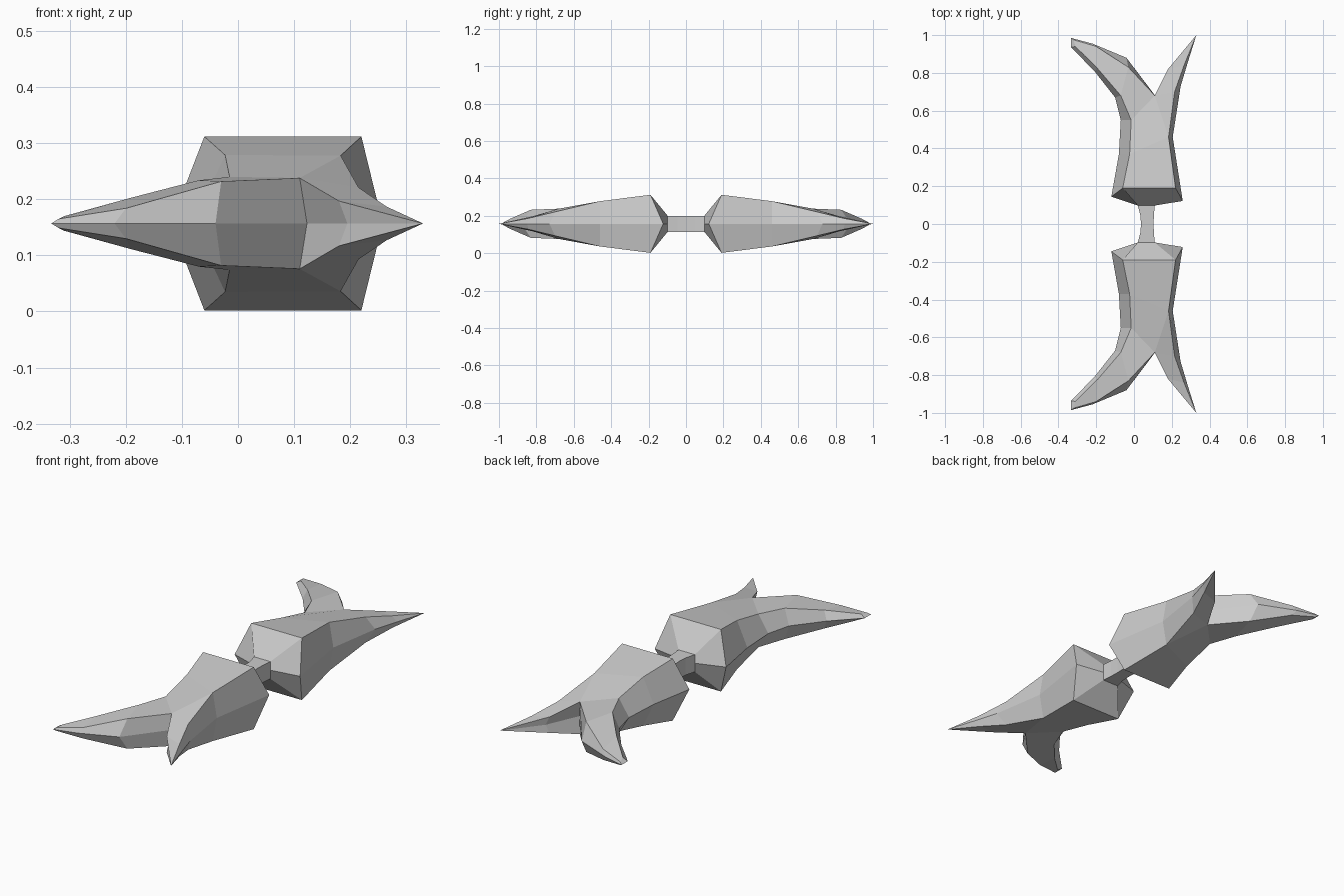
import bpy, bmesh

if "Cube" in bpy.data.objects:
    bpy.data.objects.remove(bpy.data.objects["Cube"])

MID = 0.157  # height of the horizontal symmetry plane


def build_quarter(name, lofts, extra=()):
    """Loft upper quarter sections (heights relative to MID), then mirror in y and z."""
    bm = bmesh.new()
    cache = {}

    def vert(p):
        if p not in cache:
            cache[p] = bm.verts.new(p)
        return cache[p]

    def face(points):
        pts = list(dict.fromkeys(points))
        if len(pts) > 2:
            bm.faces.new([vert(p) for p in pts])

    for rings in lofts:
        for a, b in zip(rings, rings[1:]):
            for i in range(len(a) - 1):
                face([a[i], a[i + 1], b[i + 1], b[i]])
    for pts in extra:
        face(pts)
    bmesh.ops.recalc_face_normals(bm, faces=bm.faces[:])
    if sum(f.normal.z * f.calc_area() for f in bm.faces) < 0:
        bmesh.ops.reverse_faces(bm, faces=bm.faces[:])
    mesh = bpy.data.meshes.new(name)
    bm.to_mesh(mesh)
    bm.free()
    ob = bpy.data.objects.new(name, mesh)
    ob.location.z = MID
    bpy.context.collection.objects.link(ob)
    mod = ob.modifiers.new("mirror", 'MIRROR')
    mod.use_axis = (False, True, True)
    mod.merge_threshold = 0.0005
    return ob


def grip_ring(x0, x1, y, h=0.043):
    return [(x0, y, 0), (x0, y, h), (x1, y, h), (x1, y, 0)]


# Narrow waisted grip between the two heads
neck = grip_ring(0.02, 0.11, 0.098)
build_quarter("grip", [[grip_ring(0.037, 0.104, 0), grip_ring(0.034, 0.105, 0.045), neck]])

# Forked heads: socket and body
base = [(-0.12, 0.145, 0), (-0.06, 0.19, 0.155), (0.22, 0.19, 0.155), (0.258, 0.122, 0)]
waist = [(-0.08, 0.37, 0), (-0.023, 0.37, 0.122), (0.183, 0.46, 0.121), (0.205, 0.46, 0)]
crotch_top, crotch_mid = (0.11, 0.68, 0.081), (0.123, 0.665, 0)

# Long curved prong
long_prong = [
    [(-0.07, 0.55, 0), (-0.015, 0.55, 0.083), crotch_top, crotch_mid],
    [(-0.10, 0.67, 0), (-0.07, 0.68, 0.077), (-0.03, 0.83, 0.075), (-0.04, 0.88, 0)],
    [(-0.21, 0.81, 0), (-0.19, 0.82, 0.046), (-0.20, 0.94, 0.027), (-0.22, 0.955, 0)],
    [(-0.333, 0.935, 0), (-0.31, 0.94, 0.013), (-0.32, 0.975, 0.008), (-0.333, 0.985, 0)],
]
tip_cap = long_prong[-1]

# Short pointed prong
tip = (0.33, 1.0, 0)
short_prong = [
    [crotch_mid, crotch_top, (0.215, 0.70, 0.064), (0.247, 0.73, 0)],
    [(0.195, 0.83, 0), (0.18, 0.82, 0.040), (0.265, 0.84, 0.030), (0.283, 0.85, 0)],
    [tip] * 4,
]

# Skin joining the body to the two prongs
root, fork = long_prong[0], short_prong[0]
joins = [
    [waist[0], waist[1], root[1], root[0]],
    [waist[1], waist[2], crotch_top, root[1]],
    [waist[2], fork[2], crotch_top],
    [waist[2], waist[3], fork[3], fork[2]],
    tip_cap,
]
build_quarter("forked_heads", [[neck, base, waist], long_prong, short_prong], joins)
